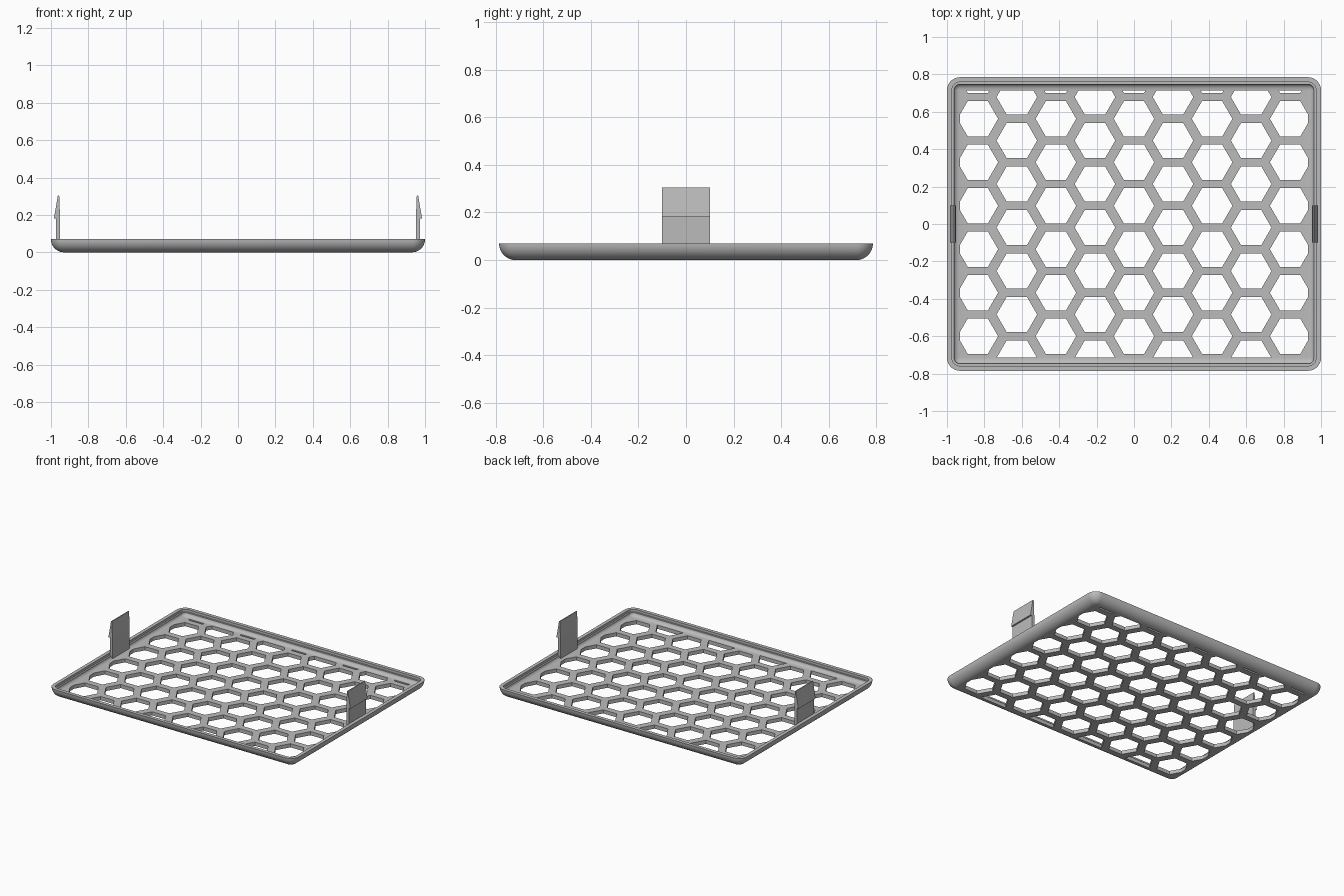
import bpy, bmesh, math
from mathutils import Vector

cube = bpy.data.objects.get("Cube")
if cube:
    bpy.data.objects.remove(cube, do_unlink=True)

HALF_X, HALF_Y, RIM_Z, CORNER = 1.0, 0.785, 0.07, 0.07
FLOOR_Z = 0.027

grey = bpy.data.materials.new("light grey plastic")
grey.use_nodes = True
grey.diffuse_color = (0.5, 0.5, 0.5, 1)
grey.node_tree.nodes["Principled BSDF"].inputs["Base Color"].default_value = (0.5, 0.5, 0.5, 1)


def make_object(name, bm):
    bmesh.ops.recalc_face_normals(bm, faces=bm.faces)
    mesh = bpy.data.meshes.new(name)
    bm.to_mesh(mesh)
    bm.free()
    mesh.materials.append(grey)
    obj = bpy.data.objects.new(name, mesh)
    bpy.context.collection.objects.link(obj)
    return obj


def rounded_ring(bm, inset, z, steps=8):
    """Rounded rectangle loop, inset from the outer edge."""
    radius = max(CORNER - inset, 0.002)
    cx, cy = HALF_X - inset - radius, HALF_Y - inset - radius
    ring = []
    for quarter, (sx, sy) in enumerate([(1, 1), (-1, 1), (-1, -1), (1, -1)]):
        for i in range(steps + 1):
            a = math.pi / 2 * (quarter + i / steps)
            ring.append(bm.verts.new((sx * cx + radius * math.cos(a),
                                      sy * cy + radius * math.sin(a), z)))
    return ring


# Tray shell: round outer edge, flat rim, stepped inner lip, coved floor edge
arc = [math.pi / 2 * i / 10 for i in range(11)]
profile = [(CORNER * (1 - math.sin(a)), RIM_Z * (1 - math.cos(a))) for a in arc]
profile += [(0.026, RIM_Z), (0.026, 0.052), (0.038, 0.052)]
profile += [(0.07 - 0.032 * math.cos(a), 0.048 - (0.048 - FLOOR_Z) * math.sin(a)) for a in arc[::2]]
bm = bmesh.new()
rings = [rounded_ring(bm, d, z) for d, z in profile]
for low, high in zip(rings, rings[1:]):
    for i in range(len(low)):
        j = (i + 1) % len(low)
        bm.faces.new((low[i], low[j], high[j], high[i]))
bm.faces.new(rings[0])
bm.faces.new(rings[-1])
tray = make_object("honeycomb_tray", bm)

# Honeycomb cutter: staggered hexagons trimmed to the flat floor
PITCH_X, PITCH_Y, HEX_R = 0.2088, 0.2325, 0.1085
bm = bmesh.new()
for col in range(-4, 5):
    for row in range(-5, 5):
        y0 = 0.0975 + row * PITCH_Y - (PITCH_Y / 2 if col % 2 else 0)
        if abs(y0) > 0.81:
            continue
        bm.faces.new([bm.verts.new((col * PITCH_X + HEX_R * math.cos(k * math.pi / 3),
                                    y0 + HEX_R * math.sin(k * math.pi / 3), -0.05))
                      for k in range(6)])
for normal, limit in [((1, 0, 0), 0.93), ((-1, 0, 0), 0.93), ((0, 1, 0), 0.715), ((0, -1, 0), 0.715)]:
    bmesh.ops.bisect_plane(bm, geom=bm.verts[:] + bm.edges[:] + bm.faces[:],
                           plane_co=Vector(normal) * limit, plane_no=normal, clear_outer=True)
top = bmesh.ops.extrude_face_region(bm, geom=bm.faces[:], use_keep_orig=True)
bmesh.ops.translate(bm, vec=(0, 0, 0.15),
                    verts=[v for v in top["geom"] if isinstance(v, bmesh.types.BMVert)])
cutter = make_object("honeycomb_cutter", bm)
cutter.hide_render = True

cut = tray.modifiers.new("honeycomb", "BOOLEAN")
cut.operation = "DIFFERENCE"
cut.solver = "EXACT"
cut.object = cutter
bpy.ops.object.select_all(action="DESELECT")
bpy.context.view_layer.objects.active = tray
tray.select_set(True)
bpy.ops.object.modifier_apply(modifier=cut.name)
bpy.data.objects.remove(cutter, do_unlink=True)
bpy.ops.object.shade_smooth_by_angle(angle=math.radians(30))

# Barbed snap clips on the two short sides
clip_profile = [(0.951, 0.02), (0.972, 0.02), (0.972, 0.182), (0.984, 0.182),
                (0.963, 0.305), (0.956, 0.305), (0.951, 0.182)]
for name, side in [("left_clip", 1), ("right_clip", -1)]:
    bm = bmesh.new()
    face = bm.faces.new([bm.verts.new((side * x, -0.1, z)) for x, z in clip_profile])
    ext = bmesh.ops.extrude_face_region(bm, geom=[face], use_keep_orig=True)
    bmesh.ops.translate(bm, vec=(0, 0.2, 0),
                        verts=[v for v in ext["geom"] if isinstance(v, bmesh.types.BMVert)])
    make_object(name, bm)
